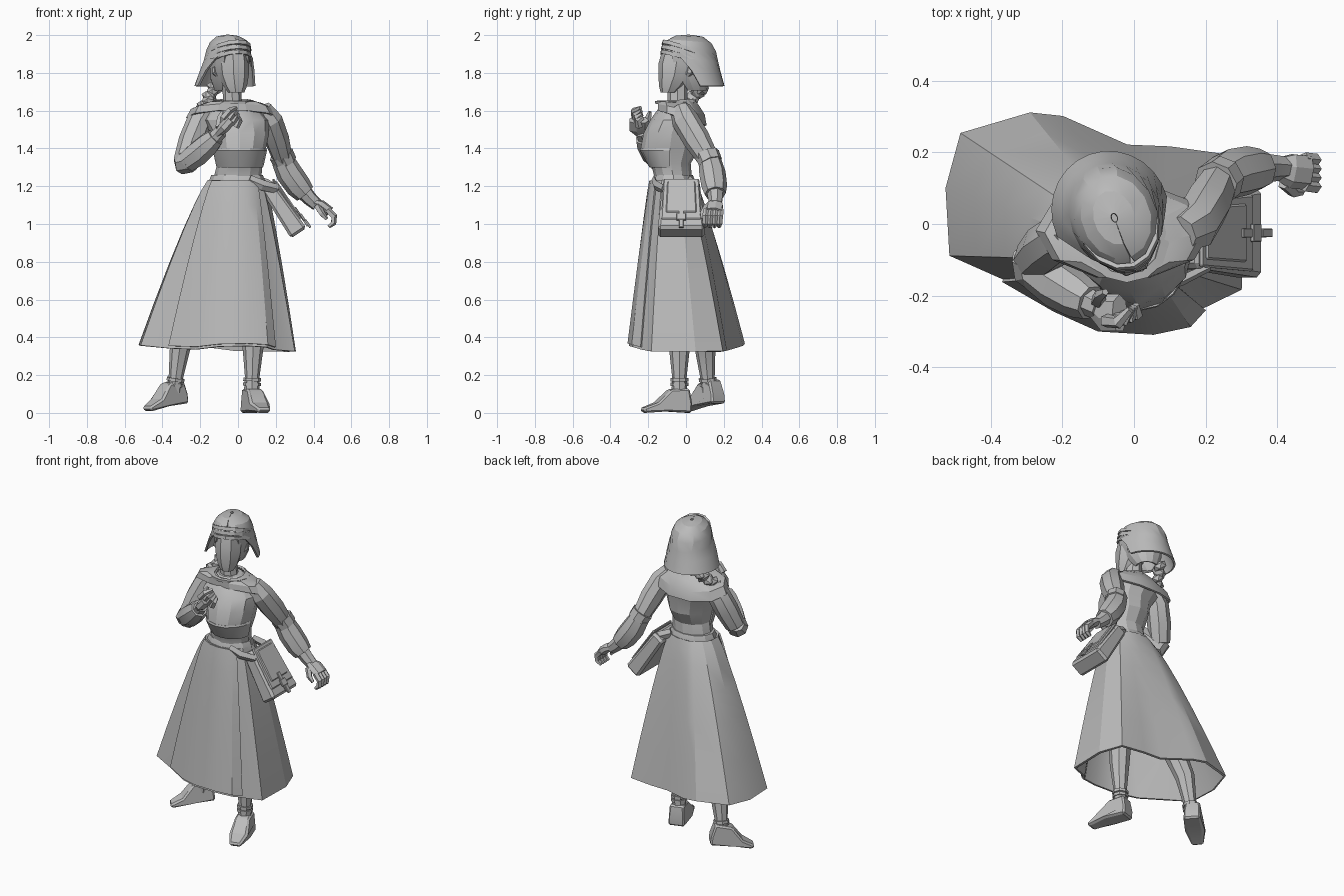
import bpy, bmesh
from math import sin, cos, pi, radians, atan2
from mathutils import Vector, Matrix

if "Cube" in bpy.data.objects:
    bpy.data.objects.remove(bpy.data.objects["Cube"])

GREY = (0.5, 0.5, 0.5, 1)
mat = bpy.data.materials.new("plain grey")
mat.use_nodes = True
mat.diffuse_color = GREY
mat.node_tree.nodes["Principled BSDF"].inputs["Base Color"].default_value = GREY


def finish(name, bm, thick=0, bevel=0):
    bmesh.ops.recalc_face_normals(bm, faces=bm.faces)
    me = bpy.data.meshes.new(name)
    bm.to_mesh(me)
    bm.free()
    ob = bpy.data.objects.new(name, me)
    bpy.context.collection.objects.link(ob)
    me.materials.append(mat)
    bpy.ops.object.select_all(action='DESELECT')
    ob.select_set(True)
    bpy.context.view_layer.objects.active = ob
    if thick:
        m = ob.modifiers.new("thickness", 'SOLIDIFY')
        m.thickness, m.offset = thick, 0
        bpy.ops.object.modifier_apply(modifier=m.name)
    if bevel:
        m = ob.modifiers.new("bevel", 'BEVEL')
        m.width, m.segments = bevel, 1
        bpy.ops.object.modifier_apply(modifier=m.name)
    bpy.ops.object.shade_smooth_by_angle(angle=radians(22))


def loft(name, rings, closed=True, caps=True, thick=0):
    bm = bmesh.new()
    rows = [[bm.verts.new(p) for p in r] for r in rings]
    n = len(rows[0])
    for a, b in zip(rows, rows[1:]):
        for i in range(n if closed else n - 1):
            j = (i + 1) % n
            bm.faces.new((a[i], a[j], b[j], b[i]))
    if caps and closed:
        bm.faces.new(rows[0])
        bm.faces.new(rows[-1])
    finish(name, bm, thick)


def oval(cx, cy, z, rx, ry, tilt=0, n=12, start=0, sweep=360):
    """Horizontal oval; tilt lowers the back, start and sweep open it."""
    count = n if sweep == 360 else n + 1
    out = []
    for i in range(count):
        a = radians(start + sweep * i / n)
        out.append(Vector((cx + rx * cos(a), cy + ry * sin(a), z - tilt * sin(a))))
    return out


def limb(name, pts, radii, n=7, flat=1, ref=(0, 0, 1)):
    """Faceted tube through points, flattened along its second axis."""
    pts = [Vector(p) for p in pts]
    rings = []
    for i, (p, r) in enumerate(zip(pts, radii)):
        t = (pts[min(i + 1, len(pts) - 1)] - pts[max(i - 1, 0)]).normalized()
        u = t.cross(Vector(ref)).normalized()
        v = t.cross(u)
        rings.append([p + u * r * cos(2 * pi * k / n) + v * r * flat * sin(2 * pi * k / n)
                      for k in range(n)])
    loft(name, rings)


# Skirt: hem outline drawn up to a small oval waist
hem = [(-.10, -.285), (.05, -.295), (.15, -.275), (.19, -.23), (.295, -.18), (.30, .05),
       (.25, .19), (.10, .21), (-.02, .215), (-.20, .295), (-.29, .305), (-.48, .25),
       (-.52, .10), (-.51, -.085), (-.36, -.15), (-.22, -.23)]


def skirt_ring(s, points, grow=0):
    f = s ** 0.85
    ring = []
    for x, y in points:
        a = atan2(y / .3, (x + .1) / .41)
        d = Vector((cos(a), sin(a), 0)) * grow
        z = .325 + .3 * max(0, abs(y) - .2) + .1 * max(0, -x - .2)
        w = Vector((-.01 + .15 * cos(a), -.065 + .112 * sin(a), 1.23))
        ring.append(Vector((w.x + (x - w.x) * f, w.y + (y - w.y) * f, w.z + (z - w.z) * s)) + d)
    return ring


levels = (0, .06, .15, .3, .5, .75, 1)
loft("skirt", [skirt_ring(s, hem) for s in levels], caps=False, thick=.014)
loft("apron", [skirt_ring(s, hem[14:] + hem[:4], .011) for s in levels[:-1] + (.985,)],
     closed=False, thick=.012)
loft("belt", [oval(-.005, -.066, z, .15 - e, .116 - e) for z, e in ((1.215, 0), (1.235, .004), (1.26, .014))])

# Bodice and neck
loft("bodice", [oval(*r) for r in (
    (0, -.065, 1.2, .13, .1), (0, -.07, 1.26, .125, .1), (.01, -.08, 1.32, .12, .105),
    (.01, -.085, 1.40, .138, .155), (.01, -.075, 1.48, .155, .15),
    (-.01, -.05, 1.55, .175, .14), (-.02, -.04, 1.62, .12, .1), (-.025, -.04, 1.65, .07, .07))])
loft("bodice_band", [oval(.01, -.085, z, rx, ry, n=8, start=180, sweep=180) for z, rx, ry in
                     ((1.30, .118, .104), (1.31, .122, .11), (1.39, .14, .155), (1.40, .136, .152))],
     closed=False, thick=.008)
loft("neck", [oval(-.025, -.04, 1.6, .06, .06, n=8), oval(-.03, -.045, 1.66, .05, .052, n=8),
              oval(-.035, -.045, 1.78, .048, .052, n=8)])

# Shoulder cape, wide at the sides and cut short at the front
loft("cape_collar", [oval(-.02, -.045, 1.65, .085, .085, -.01, n=10), oval(-.025, -.04, 1.635, .15, .11, .012, n=10),
                     oval(-.03, -.025, 1.605, .215, .125, .03, n=10), oval(-.03, -.02, 1.56, .24, .13, .042, n=10)],
     caps=False, thick=.012)
loft("neck_trim", [oval(-.02, -.05, 1.65, .09, .092, -.005), oval(-.02, -.055, 1.64, .115, .108, .004)],
     caps=False, thick=.016)

# Sleeves, with the lower arm set into a cuff band
limb("left_upper_sleeve", [(.13, -.03, 1.61), (.17, -.005, 1.55), (.205, .055, 1.45), (.235, .115, 1.35)],
     [.055, .072, .072, .058], 8, .92, (1, 0, 0))
limb("left_elbow_band", [(.228, .112, 1.37), (.25, .13, 1.325)], [.066, .064], 8, 1, (0, 1, 0))
limb("left_lower_sleeve", [(.235, .125, 1.34), (.27, .14, 1.27), (.32, .15, 1.20), (.355, .155, 1.16)],
     [.06, .07, .068, .056], 8, 1, (0, 1, 0))
limb("left_wrist", [(.34, .153, 1.18), (.38, .157, 1.135), (.42, .157, 1.10)], [.046, .04, .034], 7)
limb("right_upper_sleeve", [(-.17, -.03, 1.60), (-.205, -.035, 1.54), (-.245, -.065, 1.44), (-.28, -.10, 1.34)],
     [.055, .068, .07, .06], 8, 1, (0, 1, 0))
limb("right_elbow", [(-.30, -.085, 1.355), (-.285, -.115, 1.325), (-.25, -.14, 1.335)], [.045, .064, .062], 8)
limb("right_lower_sleeve", [(-.27, -.13, 1.33), (-.21, -.17, 1.375), (-.15, -.205, 1.43), (-.12, -.22, 1.46)],
     [.06, .068, .062, .05], 8)
limb("right_wrist", [(-.14, -.21, 1.44), (-.09, -.235, 1.49)], [.042, .036], 7)

# Hands
limb("left_palm", [(.40, .157, 1.115), (.44, .15, 1.10), (.485, .145, 1.065)], [.032, .05, .05], 7, .55)
limb("right_palm", [(-.11, -.23, 1.475), (-.075, -.25, 1.51), (-.04, -.25, 1.55)], [.034, .056, .054], 7, .55,
     (1, 0, -1))
for i in range(4):
    o = i * .025
    limb(f"left_finger_{i}", [(.475, .108 + o, 1.075), (.508, .104 + o, 1.04), (.505, .102 + o, 1.005),
                              (.48, .10 + o, .985)], [.018, .018, .016, .01], 5, 1, (0, 1, 0))
    limb(f"right_finger_{i}", [(-.08 + o * .9, -.27 + o * .3, 1.56 - o * .6),
                               (-.045 + o * .7, -.275 + o * .3, 1.60 - o * .7),
                               (-.01 + o * .2, -.24 + o * .2, 1.615 - o * .7)], [.02, .018, .011], 5, 1, (1, 1, 0))
limb("left_thumb", [(.42, .115, 1.095), (.445, .09, 1.055), (.47, .09, 1.025)], [.02, .017, .01], 5, 1, (0, 1, 0))
limb("right_thumb", [(-.10, -.215, 1.51), (-.095, -.2, 1.56), (-.08, -.19, 1.595)], [.022, .018, .01], 5, 1, (1, 1, 0))

# Head, hair and scarf share a frame turned toward the left shoulder
turn = Matrix.Translation((-.045, .005, 0)) @ Matrix.Rotation(radians(20), 4, 'Z')


def head_loft(name, specs, closed=True, thick=0):
    loft(name, [[turn @ p for p in oval(*s)] for s in specs], closed=closed, caps=closed, thick=thick)


head_loft("face", [s + (0, 8, 22.5) for s in (
    (0, -.105, 1.695, .042, .04), (0, -.088, 1.73, .062, .066), (0, -.06, 1.79, .08, .097),
    (0, -.045, 1.85, .083, .112), (0, -.02, 1.93, .075, .115))])
head_loft("hair", [s + (0, 10, -50, 280) for s in (
    (0, .04, 1.71, .06, .06), (0, .02, 1.77, .088, .1), (0, 0, 1.85, .094, .125), (0, -.005, 1.91, .095, .135))],
    closed=False, thick=.014)
# Scarf: full crown whose front edge sweeps back as it falls
head_loft("head_scarf", [
    s + (14, 90 - sweep / 2, sweep) for s, sweep in (
        ((-.005, .015, 1.996, .008, .012, 0), 359.9), ((-.005, .015, 1.988, .055, .075, .003), 359.9),
        ((0, .015, 1.962, .092, .115, .01), 359.9), ((0, .012, 1.925, .11, .142, .015), 350),
        ((0, .016, 1.87, .122, .148, .015), 250), ((-.005, .025, 1.81, .138, .153, .008), 215),
        ((-.01, .035, 1.73, .158, .165, 0), 190))], closed=False, thick=.012)
for i in range(3):
    z = 1.852 + .026 * i
    head_loft(f"scarf_band_{i}", [(0, .005, z + dz, rx, ry, .05, 8, 170, 200) for dz, rx, ry in (
        (0, .106 + .002 * i, .147 - .004 * i), (.02, .106, .143 - .006 * i))], closed=False, thick=.012)
for side, sx in (("left", 1), ("right", -1)):
    ear = [turn @ Vector((sx * x, y, z)) for x, y, z in ((.078, -.03, 1.78), (.092, -.02, 1.80), (.092, -.015, 1.83))]
    limb(side + "_ear", ear, [.01, .02, .018], 6, .6, (1, 0, 0))

# Braid over the right shoulder
for i in range(5):
    bm = bmesh.new()
    place = Matrix.Translation((-.125 - .013 * i, .085 - .024 * i, 1.72 - .025 * i)) @ Matrix.Rotation(.7 * (-1) ** i, 4, 'Y')
    bmesh.ops.create_icosphere(bm, subdivisions=1, radius=.042, matrix=place @ Matrix.Diagonal((1.15, 1, .75, 1)))
    finish(f"braid_knot_{i}", bm)

# Legs with ankle bands, and pointed shoes
for side, top, knee, ankle, shoe, angle, pitch in (
        ("left", (.08, -.03, .62), (.08, -.035, .36), (.073, -.035, .11), (.075, -.035, 0), 18, 0),
        ("right", (-.2, .06, .62), (-.305, .10, .36), (-.34, .12, .11), (-.33, .14, .042), -48, 10)):
    top, knee, ankle = map(Vector, (top, knee, ankle))
    limb(side + "_leg", [top, knee, knee.lerp(ankle, .7), ankle], [.075, .057, .038, .042], 8, 1, (0, 1, 0))
    for i, f in enumerate((.7, .8)):
        limb(f"{side}_ankle_band_{i}", [knee.lerp(ankle, f), knee.lerp(ankle, f + .07)], [.047, .047], 8, 1, (0, 1, 0))
    bm = bmesh.new()
    profile = ((.055, 0), (-.08, .008), (-.2, 0), (-.21, .025), (-.13, .055), (-.055, .125), (.045, .13), (.058, .05))
    sides = []
    for s in (-1, 1):
        sides.append([bm.verts.new((s * (.043 if z > .1 else .034 if y < -.19 else .05), y, z)) for y, z in profile])
        bm.faces.new(sides[-1])
    for i in range(len(profile)):
        bm.faces.new((sides[0][i - 1], sides[0][i], sides[1][i], sides[1][i - 1]))
    bm.transform(Matrix.Translation(shoe) @ Matrix.Rotation(radians(angle), 4, 'Z')
                 @ Matrix.Rotation(radians(pitch), 4, 'X'))
    finish(side + "_shoe", bm, bevel=.01)

# Satchel leaning on the left hip: body, flap, edge trim, strap and clasp
lean = Matrix.Translation((.235, -.025, 1.08)) @ Matrix.Rotation(radians(-34), 4, 'Y')


def bag_box(name, centre, size, taper=1, bevel=.006):
    bm = bmesh.new()
    bmesh.ops.create_cube(bm, size=1)
    for v in bm.verts:
        k = taper if v.co.z > 0 else 1
        v.co = Vector((v.co.x * size[0] * k, v.co.y * size[1] * k, v.co.z * size[2])) + Vector(centre)
    bm.transform(lean)
    finish(name, bm, bevel=bevel)


bag_box("satchel", (0, 0, 0), (.1, .25, .31), .78, .014)
bag_box("satchel_flap", (.046, 0, .03), (.016, .215, .26), .88)
bag_box("satchel_flap_inset", (.052, 0, .04), (.014, .165, .2), .9)
bag_box("satchel_strap", (.06, 0, -.09), (.01, .026, .12), 1, .002)
bag_box("satchel_clasp", (.064, 0, -.095), (.012, .05, .04), 1, .002)
bag_box("satchel_strap_end", (.068, 0, -.14), (.012, .024, .05), 1, .002)
limb("hip_strap", [(.06, -.17, 1.235), (.13, -.16, 1.205), (.21, -.12, 1.185)], [.025, .028, .024], 4, .5, (0, 1, 0))
limb("back_hip_strap", [(.09, .02, 1.235), (.15, .04, 1.21), (.21, .06, 1.18)], [.025, .028, .024], 4, .5, (0, 1, 0))
